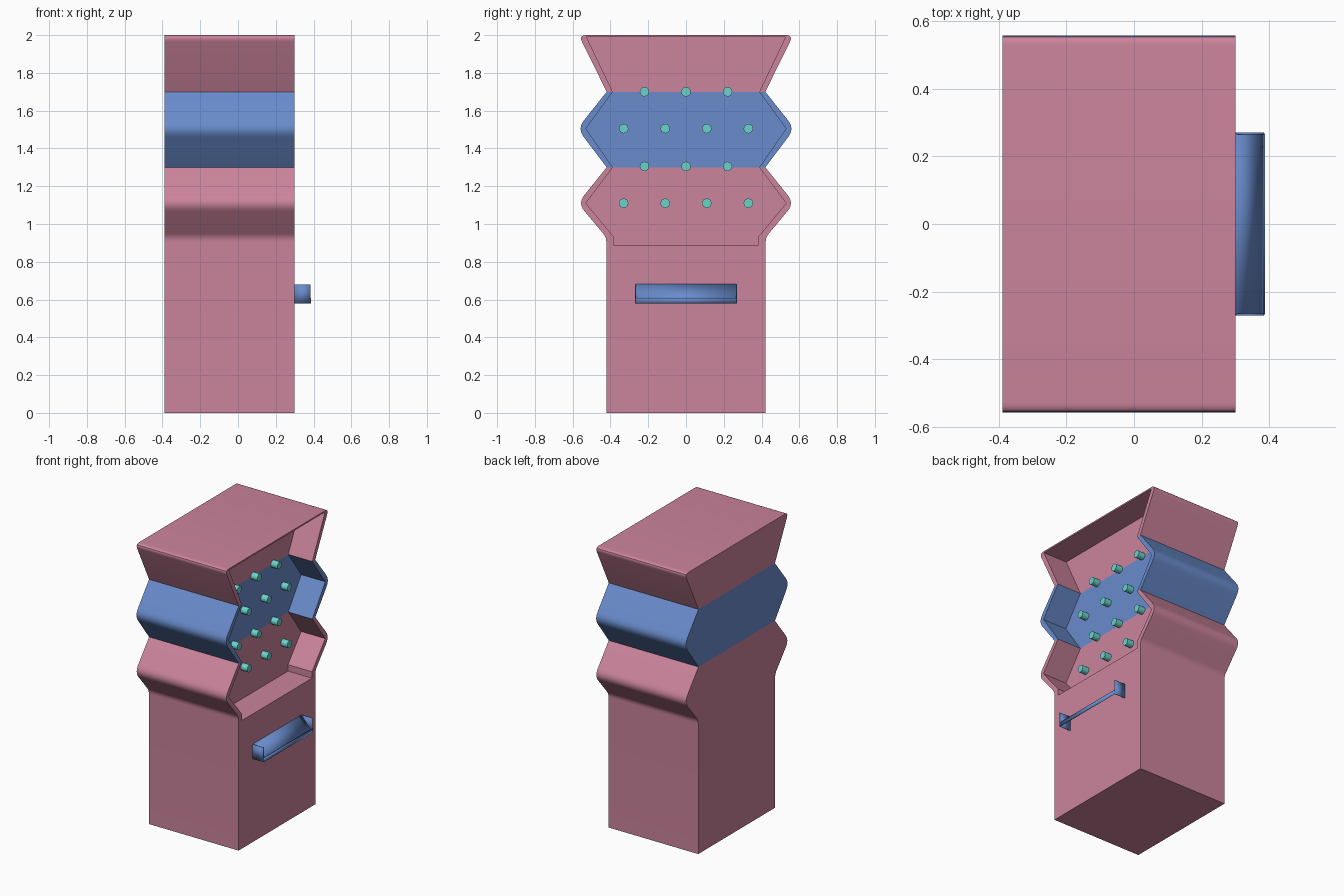
import bpy, bmesh, math
from mathutils import Vector, Matrix

if "Cube" in bpy.data.objects:
    bpy.data.objects.remove(bpy.data.objects["Cube"])

BACK, FRONT, PANEL = -0.39, 0.30, 0.115


def material(name, col):
    m = bpy.data.materials.new(name)
    m.diffuse_color = (*col, 1)
    m.use_nodes = True
    m.node_tree.nodes["Principled BSDF"].inputs["Base Color"].default_value = m.diffuse_color
    return m


PINK = material("pink", (0.60, 0.23, 0.33))
BLUE = material("blue", (0.14, 0.26, 0.60))
TEAL = material("teal", (0.15, 0.65, 0.60))


def finish(name, bm, mat):
    bmesh.ops.recalc_face_normals(bm, faces=bm.faces)
    me = bpy.data.meshes.new(name)
    bm.to_mesh(me)
    bm.free()
    me.materials.append(mat)
    ob = bpy.data.objects.new(name, me)
    bpy.context.collection.objects.link(ob)
    bpy.ops.object.select_all(action='DESELECT')
    ob.select_set(True)
    bpy.context.view_layer.objects.active = ob
    bpy.ops.object.shade_smooth_by_angle(angle=math.radians(30))
    return ob


def rounded(points, steps=6):
    """Profile points (y, z[, cut]); corners with a cut distance become arcs."""
    out = []
    for i, p in enumerate(points):
        v = Vector(p[:2])
        if len(p) < 3:
            out.append(tuple(v))
            continue
        a, b = Vector(points[i - 1][:2]), Vector(points[i + 1][:2])
        a = v + (a - v).normalized() * p[2]
        b = v + (b - v).normalized() * p[2]
        for k in range(steps + 1):
            t = k / steps
            out.append(tuple(a * (1 - t) ** 2 + v * 2 * t * (1 - t) + b * t * t))
    return out


def section(name, outer, inner, mat):
    """Cabinet slice from half profiles (bottom to top), mirrored, recessed in front."""
    bm = bmesh.new()
    cache = {}

    def face(coords):
        keys = dict.fromkeys(tuple(round(c, 5) for c in co) for co in coords)
        for k in keys:
            if k not in cache:
                cache[k] = bm.verts.new(k)
        bm.faces.new([cache[k] for k in keys])

    outer = rounded(outer)
    for s in (1, -1):
        o = [(s * y if y else 0.0, z) for y, z in outer]
        n = [(s * y if y else 0.0, z) for y, z in inner]
        for chain, x0, x1 in ((o, BACK, FRONT), (n, PANEL, FRONT)):
            for a, b in zip(chain, chain[1:]):
                face([(x0, *a), (x1, *a), (x1, *b), (x0, *b)])
        face([(FRONT, *p) for p in o + n[::-1]])
    for chain, x in ((outer, BACK), (inner, PANEL)):
        face([(x, y, z) for y, z in chain] + [(x, -y if y else 0.0, z) for y, z in chain[::-1]])
    return finish(name, bm, mat)


# Cabinet: base with lower bulge, middle bulge, flared top
section("cabinet_base",
        [(0, 0), (0.422, 0), (0.422, 0.93, 0.025), (0.573, 1.11, 0.055), (0.42, 1.30)],
        [(0, 0.89), (0.385, 0.89), (0.385, 0.935), (0.53, 1.11), (0.388, 1.30)], PINK)
section("cabinet_middle",
        [(0.42, 1.30), (0.575, 1.505, 0.055), (0.42, 1.70)],
        [(0.388, 1.30), (0.53, 1.505), (0.388, 1.70)], BLUE)
section("cabinet_top",
        [(0.42, 1.70), (0.568, 2.0, 0.04), (0, 2.0)],
        [(0.388, 1.70), (0.527, 1.99), (0, 1.99)], PINK)

# Pegs in staggered rows on the recessed panel
LENGTH = 0.05
for r, z in enumerate((1.11, 1.305, 1.505, 1.70)):
    for c, y in enumerate((-0.33, -0.11, 0.11, 0.33) if r % 2 == 0 else (-0.22, 0, 0.22)):
        bm = bmesh.new()
        bmesh.ops.create_cone(bm, cap_ends=True, segments=16, radius1=0.025, radius2=0.025,
                              depth=LENGTH, matrix=Matrix.Translation((PANEL + LENGTH / 2, y, z))
                              @ Matrix.Rotation(math.pi / 2, 4, 'Y'))
        finish(f"peg_{r}_{c}", bm, TEAL)

# Catch tray: sloped floor with a front lip and two end walls
bm = bmesh.new()
W, X1, Z0, Z1 = 0.268, 0.385, 0.58, 0.68


def quad(pts):
    bm.faces.new([bm.verts.new(p) for p in pts])


for (xa, za), (xb, zb) in (((FRONT, Z1), (X1, Z0)), ((X1, Z0), (X1, 0.607))):
    quad([(xa, -W, za), (xb, -W, zb), (xb, W, zb), (xa, W, za)])
for y in (-W, W):
    quad([(FRONT, y, Z0), (X1, y, Z0), (X1, y, Z1), (FRONT, y, Z1)])
tray = finish("catch_tray", bm, BLUE)
thick = tray.modifiers.new("thickness", 'SOLIDIFY')
thick.thickness = 0.005
thick.offset = 0
